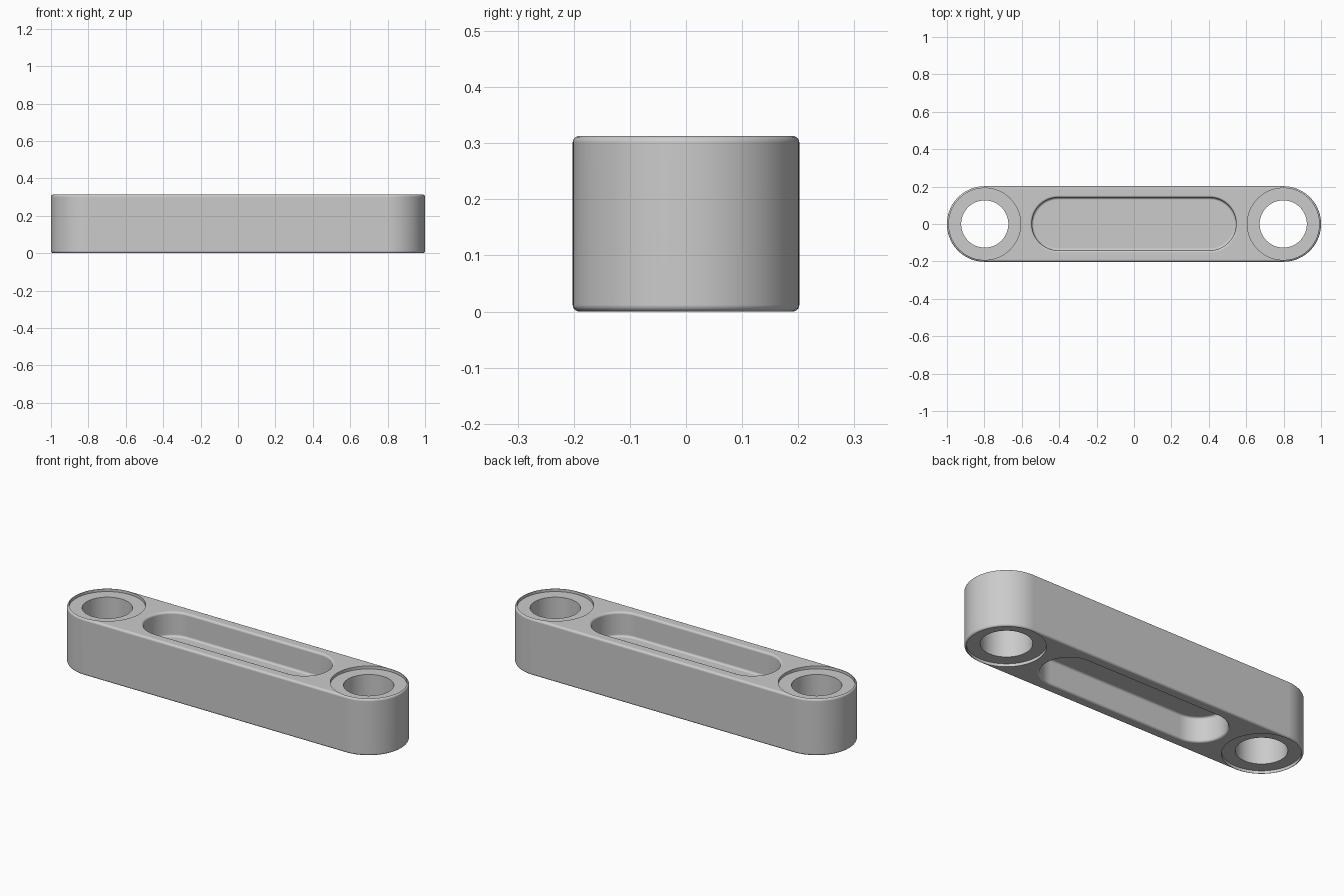
import bpy
import bmesh
from math import pi, cos, sin

if "Cube" in bpy.data.objects:
    bpy.data.objects.remove(bpy.data.objects["Cube"], do_unlink=True)

HEIGHT = 0.313
RADIUS = 0.202
EYE_X = 1 - RADIUS       # centres of the two eyes
FILLET = 0.012
POCKET_X = 0.405         # centres of the pocket's round ends
POCKET_R = 0.141
POCKET_DEPTH = 0.135
RECESS_DEPTH = 0.016
ARC = 48                 # segments per half circle
STEPS = 5                # segments per fillet

steel = bpy.data.materials.new("satin grey metal")
steel.use_nodes = True
steel.diffuse_color = (0.6, 0.6, 0.6, 1)
steel.node_tree.nodes["Principled BSDF"].inputs["Base Color"].default_value = steel.diffuse_color


def slot_ring(bm, radius, z, half, cx):
    """Slot outline; a plain circle when half is zero."""
    ring = []
    for side in (1, -1):
        for i in range(ARC + (1 if half else 0)):
            a = -side * pi / 2 + pi * i / ARC
            ring.append(bm.verts.new((cx + side * half + radius * cos(a), radius * sin(a), z)))
    return ring


def loft(bm, profile, half=0, cx=0):
    """Capped solid through slot outlines given as (radius, z)."""
    rings = [slot_ring(bm, r, z, half, cx) for r, z in profile]
    for low, high in zip(rings, rings[1:]):
        for i in range(len(low)):
            j = (i + 1) % len(low)
            bm.faces.new((low[i], low[j], high[j], high[i]))
    bm.faces.new(rings[0])
    bm.faces.new(rings[-1])
    bmesh.ops.recalc_face_normals(bm, faces=bm.faces)


def fillet(cr, cz, start):
    """Quarter round about (cr, cz), counter-clockwise from start."""
    angles = [start + pi / 2 * i / STEPS for i in range(STEPS + 1)]
    return [(cr + FILLET * cos(a), cz + FILLET * sin(a)) for a in angles]


def finish(name, bm):
    mesh = bpy.data.meshes.new(name)
    bm.to_mesh(mesh)
    bm.free()
    mesh.materials.append(steel)
    obj = bpy.data.objects.new(name, mesh)
    bpy.context.collection.objects.link(obj)
    return obj


# Link body with rounded outer edges
bm = bmesh.new()
inner = RADIUS - FILLET
loft(bm, fillet(inner, FILLET, -pi / 2) + fillet(inner, HEIGHT - FILLET, 0), EYE_X)
body = finish("link_body", bm)

# Cutter: through holes with a shallow recess at both ends
bm = bmesh.new()
for x in (-EYE_X, EYE_X):
    low, high = RECESS_DEPTH, HEIGHT - RECESS_DEPTH
    loft(bm, [(0.192, -0.1), (0.192, low), (0.126, low),
              (0.126, high), (0.192, high), (0.192, HEIGHT + 0.1)], 0, x)
eye_cutter = finish("eye_cutter", bm)

# Cutter: pockets with rounded floor and rim, mirrored top and bottom
floor = HEIGHT - POCKET_DEPTH
rim = fillet(POCKET_R + FILLET, HEIGHT - FILLET, pi / 2)[::-1]
pocket = fillet(POCKET_R - FILLET, floor + FILLET, -pi / 2) + rim
pocket.append((POCKET_R + FILLET, HEIGHT + 0.1))
bm = bmesh.new()
loft(bm, pocket, POCKET_X)
loft(bm, [(r, HEIGHT - z) for r, z in pocket], POCKET_X)
pocket_cutter = finish("pocket_cutter", bm)

# Cut the body, then drop the cutters
bpy.ops.object.select_all(action="DESELECT")
body.select_set(True)
bpy.context.view_layer.objects.active = body
for cutter in (eye_cutter, pocket_cutter):
    cutter.hide_render = True
    cut = body.modifiers.new(cutter.name, "BOOLEAN")
    cut.operation = "DIFFERENCE"
    cut.solver = "EXACT"
    cut.object = cutter
    bpy.ops.object.modifier_apply(modifier=cut.name)
    bpy.data.objects.remove(cutter, do_unlink=True)

# Smooth rounds, flat faces and crisp recess edges
bpy.ops.object.shade_smooth_by_angle(angle=pi / 6)
weighted = body.modifiers.new("even_shading", "WEIGHTED_NORMAL")
weighted.keep_sharp = True
